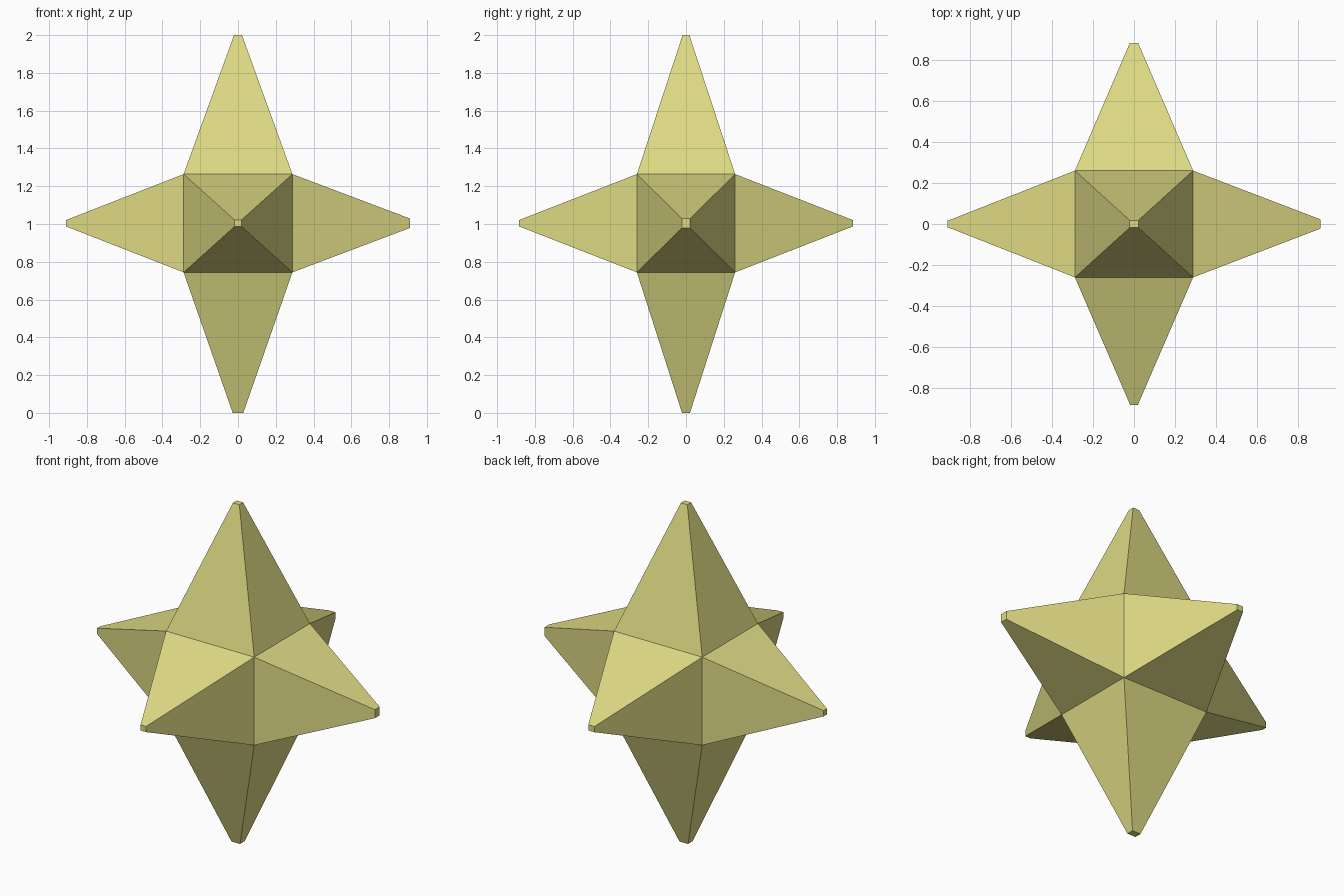
import bpy, bmesh
from mathutils import Vector

if "Cube" in bpy.data.objects:
    bpy.data.objects.remove(bpy.data.objects["Cube"])

material = bpy.data.materials.new("pale yellow")
material.diffuse_color = (0.73, 0.70, 0.23, 1)
material.use_nodes = True
material.node_tree.nodes["Principled BSDF"].inputs["Base Color"].default_value = material.diffuse_color

# Spikes: axis, direction, tip distance from the centre, tip half widths on x, y, z
CENTRE = Vector((0, 0, 1.004))
SPIKES = [
    (0, 1, 0.91, (0, 0.022, 0.025)),
    (0, -1, 0.91, (0, 0.015, 0.017)),
    (1, 1, 0.883, (0.02, 0, 0.017)),
    (1, -1, 0.883, (0.018, 0, 0.017)),
    (2, 1, 0.996, (0.021, 0.018, 0)),
    (2, -1, 1.004, (0.028, 0.021, 0)),
]

# Core block
bm = bmesh.new()
bmesh.ops.create_cube(bm, size=2)
for v in bm.verts:
    v.co = Vector((v.co.x * 0.288, v.co.y * 0.26, v.co.z * 0.26)) + CENTRE
bm.normal_update()

# Draw each face of the core out into a blunt-tipped spike
sides = list(bm.faces)
for axis, sign, reach, half in SPIKES:
    face = next(f for f in sides if f.is_valid and f.normal[axis] * sign > 0.9)
    sides.remove(face)
    tip = bmesh.ops.extrude_discrete_faces(bm, faces=[face])["faces"][0]
    for v in tip.verts:
        offset = v.co - CENTRE
        new = Vector([half[i] if offset[i] > 0 else -half[i] for i in range(3)])
        new[axis] = sign * reach
        v.co = CENTRE + new

bmesh.ops.remove_doubles(bm, verts=bm.verts[:], dist=0.0001)
bmesh.ops.recalc_face_normals(bm, faces=bm.faces[:])
mesh = bpy.data.meshes.new("six_point_star")
bm.to_mesh(mesh)
bm.free()
mesh.materials.append(material)
star = bpy.data.objects.new("six_point_star", mesh)
bpy.context.collection.objects.link(star)
